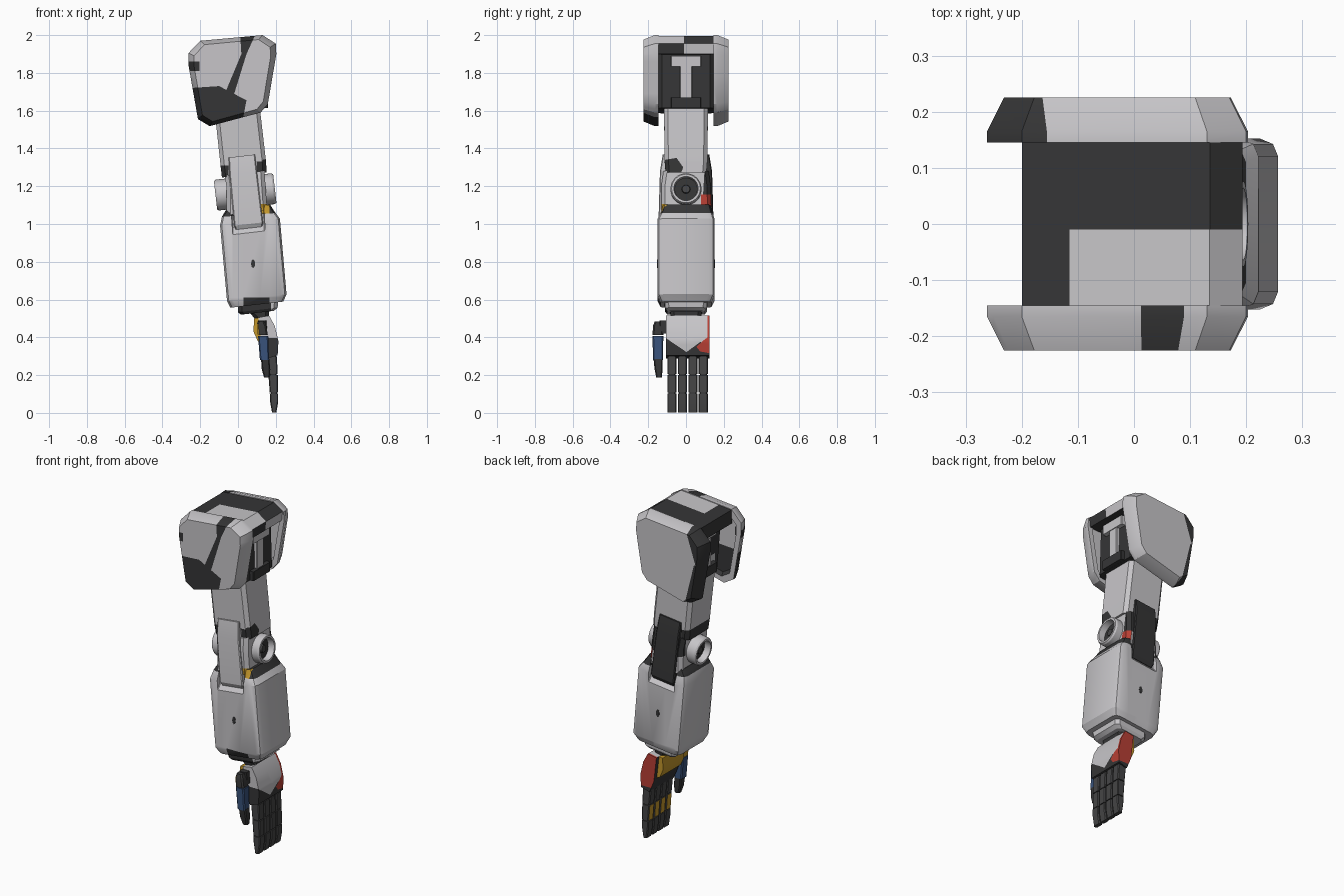
import bpy, bmesh, math
from mathutils import Vector

if "Cube" in bpy.data.objects:
    bpy.data.objects.remove(bpy.data.objects["Cube"])


def material(name, r, g, b):
    m = bpy.data.materials.new(name)
    m.diffuse_color = (r, g, b, 1)
    m.use_nodes = True
    m.node_tree.nodes["Principled BSDF"].inputs["Base Color"].default_value = m.diffuse_color
    return m


LIGHT = material("light_grey_armour", 0.57, 0.56, 0.58)
DARK = material("dark_charcoal", 0.036, 0.036, 0.037)
FINGER = material("finger_grey", 0.06, 0.06, 0.061)
RED = material("red", 0.48, 0.05, 0.035)
YELLOW = material("yellow", 0.55, 0.31, 0.025)
BLUE = material("blue", 0.04, 0.085, 0.2)
TILT = 0.115  # the whole arm leans by this slope


def skin(name, rings, mat):
    """Closed solid through matching rings of points."""
    bm = bmesh.new()
    vs = [[bm.verts.new(p) for p in r] for r in rings]
    n = len(rings[0])
    for a, b in zip(vs, vs[1:]):
        for i in range(n):
            j = (i + 1) % n
            bm.faces.new((a[i], a[j], b[j], b[i]))
    bm.faces.new(vs[0])
    bm.faces.new(vs[-1])
    bmesh.ops.recalc_face_normals(bm, faces=bm.faces)
    me = bpy.data.meshes.new(name)
    bm.to_mesh(me)
    bm.free()
    me.materials.append(mat)
    ob = bpy.data.objects.new(name, me)
    bpy.context.collection.objects.link(ob)
    return ob


def loft(name, sections, mat, c=0.02, n=1, k=TILT):
    """Sections (z, x0, x1, y0, y1) with cut or rounded corners, sheared by k."""
    rings = []
    for z, x0, x1, y0, y1 in sections:
        xc, ring = (x0 + x1) / 2, []
        corners = ((x1 - c, y1 - c), (x0 + c, y1 - c), (x0 + c, y0 + c), (x1 - c, y0 + c))
        for q, (cx, cy) in enumerate(corners):
            for i in range(n + 1):
                a = math.pi / 2 * (q + i / n)
                x, y = cx + c * math.cos(a), cy + c * math.sin(a)
                ring.append((x, y, z + k * (x - xc)))
        rings.append(ring)
    return skin(name, rings, mat)


def slab(name, profile, y0, y1, mat):
    return skin(name, [[(x, y, z) for x, z in profile] for y in (y0, y1)], mat)


def paint(ob, mat, poly, axes=(0, 2), test=lambda c, n: True):
    """Cut a convex outline through the mesh and colour the faces inside it."""
    me = ob.data
    if mat.name not in me.materials:
        me.materials.append(mat)
    slot = me.materials.find(mat.name)
    pts = [Vector(p) for p in poly]
    mid = sum(pts, Vector((0, 0))) / len(pts)
    planes = []
    for a, b in zip(pts, pts[1:] + pts[:1]):
        d = Vector((b.y - a.y, a.x - b.x))
        if d.dot(mid - a) < 0:
            d = -d
        co, no = Vector((0, 0, 0)), Vector((0, 0, 0))
        co[axes[0]], co[axes[1]] = a
        no[axes[0]], no[axes[1]] = d.normalized()
        planes.append((co, no))
    bm = bmesh.new()
    bm.from_mesh(me)
    for co, no in planes:
        bmesh.ops.bisect_plane(bm, geom=bm.verts[:] + bm.edges[:] + bm.faces[:],
                               plane_co=co, plane_no=no, dist=1e-5)
    bm.normal_update()
    for f in bm.faces:
        ctr = f.calc_center_median()
        if all((ctr - co).dot(no) > -1e-5 for co, no in planes) and test(ctr, f.normal):
            f.material_index = slot
    bm.to_mesh(me)
    bm.free()


def rect(a0, a1, b0, b1):
    return [(a0, b0), (a1, b0), (a1, b1), (a0, b1)]


# Shoulder side plates: chamfered outside, recessed inside
OUT = [(-0.262, 1.905), (-0.2, 1.97), (0.13, 2.0), (0.2, 1.955), (0.203, 1.9),
       (0.158, 1.635), (0.12, 1.59), (-0.15, 1.518), (-0.212, 1.555), (-0.262, 1.84)]


def outline(y, sx, sz):
    return [(-0.03 + (x + 0.03) * sx, y, 1.765 + (z - 1.765) * sz) for x, z in OUT]


plates = {}
for s, side in ((-1, "front"), (1, "back")):
    plates[s] = skin("shoulder_plate_" + side, [
        outline(s * 0.17, 0.8, 0.8), outline(s * 0.145, 0.86, 0.86), outline(s * 0.145, 1, 1),
        outline(s * 0.165, 1, 1), outline(s * 0.225, 0.87, 0.9)], LIGHT)
outer = lambda c, n: c.y < -0.146
paint(plates[-1], DARK, [(-0.25, 1.72), (-0.1, 1.73), (0.045, 1.655), (0.015, 1.5), (-0.25, 1.5)], test=outer)
paint(plates[-1], DARK, [(0.01, 2.02), (0.1, 2.02), (0.045, 1.9), (0.018, 1.9)], test=outer)
paint(plates[-1], DARK, [(0.018, 1.9), (0.045, 1.9), (-0.02, 1.69), (-0.07, 1.69)], test=outer)
paint(plates[-1], DARK, rect(-0.3, -0.205, 1.81, 1.86), test=outer)
paint(plates[1], DARK, [(-0.3, 1.5), (-0.14, 1.5), (-0.21, 1.78), (-0.3, 1.78)])
paint(plates[1], DARK, [(-0.3, 1.78), (-0.22, 1.78), (-0.14, 2.02), (-0.3, 2.02)])

# Shoulder cap
cap = slab("shoulder_cap", [(-0.2, 1.967), (0.135, 1.995), (0.193, 1.955), (0.187, 1.9), (-0.2, 1.885)],
           -0.15, 0.15, DARK)
paint(cap, LIGHT, rect(-0.115, 0.25, -0.16, -0.01), axes=(0, 1), test=lambda c, n: n.z > 0.3)
paint(cap, LIGHT, rect(-0.01, 0.16, 1.8, 2.1), axes=(1, 2), test=lambda c, n: n.x > 0.9)

# Shoulder core with a light T bar on both open sides
loft("shoulder_core", [(1.9, -0.14, 0.125, -0.148, 0.148), (1.6, -0.115, 0.135, -0.148, 0.148)], DARK)
for x, s in ((0.13, 1), (-0.125, -1)):
    side = "right" if s > 0 else "left"
    def bar(name, a, b, w, z0, z1, mat):
        x0, x1 = sorted((x + s * a, x + s * b))
        loft(name + side, [(z0, x0, x1, -w, w), (z1, x0, x1, -w, w)], mat, 0.004, k=0)
    bar("shoulder_bar_", -0.02, 0.02, 0.032, 1.62, 1.85, LIGHT)
    bar("shoulder_bar_head_", -0.02, 0.025, 0.08, 1.835, 1.89, LIGHT)
    bar("shoulder_clamp_", -0.02, 0.028, 0.08, 1.615, 1.67, DARK)

# Upper arm
upper = loft("upper_arm", [(1.85, -0.13, 0.085, -0.115, 0.115), (1.58, -0.12, 0.118, -0.116, 0.116),
                           (1.32, -0.092, 0.148, -0.113, 0.113), (1.26, -0.085, 0.152, -0.108, 0.108)], LIGHT)
paint(upper, DARK, rect(0.1, 0.2, 1.24, 1.33), test=lambda c, n: c.y < 0 and n.x < 0.9)
paint(upper, DARK, rect(-0.2, -0.05, 1.2, 1.31))
paint(upper, DARK, [(-0.11, 1.28), (-0.03, 1.26), (-0.015, 1.3), (-0.05, 1.35), (-0.11, 1.34)],
      axes=(1, 2), test=lambda c, n: c.x > 0.1)

# Elbow block
elbow = loft("elbow_block", [(1.27, -0.07, 0.14, -0.12, 0.12), (1.2, -0.06, 0.145, -0.13, 0.13),
                             (1.06, -0.06, 0.155, -0.13, 0.135)], LIGHT)
paint(elbow, DARK, [(0.09, 1.15), (0.16, 1.15), (0.16, 1.32), (0.1, 1.32)], axes=(1, 2))
paint(elbow, RED, rect(0.08, 0.16, 1.09, 1.155), axes=(1, 2), test=lambda c, n: c.x > 0.1)
paint(elbow, YELLOW, rect(0.115, 0.17, 1.05, 1.105), test=lambda c, n: c.y < -0.1)

# Elbow side brackets
for s, side, m in ((-1, "front", LIGHT), (1, "back", DARK)):
    def band(z, x0, x1, y):
        return (z, x0, x1, *sorted((s * 0.1, s * y)))
    loft("elbow_bracket_" + side, [band(1.36, -0.05, 0.09, 0.123), band(1.27, -0.045, 0.1, 0.138),
                                   band(1.0, -0.02, 0.132, 0.146), band(0.978, -0.012, 0.128, 0.135)], m, 0.005)


# Elbow pivots: hollow cups turned around the tilted cross axis
def turned(name, profile, s, mat):
    ax = Vector((1, 0, TILT)).normalized() * s
    up = Vector((-TILT, 0, 1)).normalized()
    yy = Vector((0, 1, 0))
    o = Vector((0.038, 0, 1.17))
    return skin(name, [[o + ax * h + (yy * math.cos(a) + up * math.sin(a)) * r
                        for a in (math.tau * i / 32 for i in range(32))] for h, r in profile], mat)


for s, side in ((1, "right"), (-1, "left")):
    cup = turned("elbow_pivot_" + side, [(0.06, 0.082), (0.148, 0.082), (0.158, 0.076),
                                         (0.158, 0.064), (0.115, 0.06)], s, LIGHT)
    turned("elbow_pivot_floor_" + side, [(0.08, 0.0615), (0.12, 0.0615)], s, DARK)
    turned("elbow_pivot_hub_" + side, [(0.11, 0.025), (0.135, 0.02)], s, FINGER)

# Forearm with bracket slots
fore = loft("forearm", [(1.09, -0.062, 0.17, -0.122, 0.13), (1.055, -0.085, 0.19, -0.13, 0.138),
                        (1.01, -0.095, 0.222, -0.152, 0.152), (0.61, -0.058, 0.257, -0.152, 0.152),
                        (0.573, -0.04, 0.24, -0.135, 0.135)], LIGHT, 0.032, 2)
for s in (-1, 1):
    def cut(z, x0, x1, y):
        return (z, x0, x1, *sorted((s * 0.2, s * y)))
    tool = loft("slot_cutter", [cut(1.2, -0.045, 0.13, 0.12), cut(0.99, -0.03, 0.142, 0.12),
                                cut(0.95, -0.03, 0.142, 0.155)], LIGHT, 0.004)
    tool.hide_render = True
    mod = fore.modifiers.new("slot", 'BOOLEAN')
    mod.object = tool
    mod.operation = 'DIFFERENCE'
    cutme = bpy.data.meshes.new_from_object(fore.evaluated_get(bpy.context.evaluated_depsgraph_get()))
    fore.modifiers.clear()
    fore.data = cutme
    bpy.data.objects.remove(tool)
paint(fore, DARK, [(-0.2, 1.03), (0.3, 1.065), (0.3, 1.2), (-0.2, 1.2)])
paint(fore, YELLOW, rect(0.118, 0.168, 1.055, 1.13), test=lambda c, n: c.y < -0.1)
paint(fore, DARK, rect(0.03, 0.168, 0.5, 0.61), test=lambda c, n: c.y < -0.1)
for y, side in ((-0.152, "front"), (0.152, "back")):
    spot = [(0.08 + 0.011 * math.cos(i * math.pi / 4), 0.79 + 0.023 * math.sin(i * math.pi / 4)) for i in range(8)]
    slab("forearm_spot_" + side, spot, y - 0.002, y + 0.002, DARK)

# Wrist
wrist = loft("wrist", [(0.6, 0.0, 0.215, -0.115, 0.115), (0.545, 0.0, 0.21, -0.11, 0.11),
                       (0.53, 0.015, 0.19, -0.1, 0.1)], LIGHT, 0.02)
paint(wrist, DARK, rect(-0.1, 0.175, 0.4, 0.7), test=lambda c, n: c.y < 0 and n.z > -0.8)
loft("wrist_joint", [(0.55, 0.05, 0.165, -0.085, 0.085), (0.49, 0.1, 0.165, -0.08, 0.08)], DARK)

# Hand, painted in zones
hand = slab("hand", [(0.108, 0.505), (0.165, 0.515), (0.195, 0.46), (0.214, 0.38), (0.21, 0.305),
                     (0.155, 0.288), (0.125, 0.36)], -0.107, 0.125, LIGHT)
back = (1, 2)
paint(hand, DARK, [(-0.12, 0.405), (0.02, 0.31), (0.02, 0.27), (-0.12, 0.27)], axes=back)
paint(hand, DARK, [(0.0, 0.32), (0.075, 0.375), (0.13, 0.36), (0.13, 0.27), (0.0, 0.27)], axes=back)
paint(hand, RED, [(0.055, 0.35), (0.075, 0.325), (0.13, 0.315), (0.13, 0.41), (0.1, 0.39)], axes=back,
      test=lambda c, n: c.x > 0.16)
paint(hand, RED, rect(0.113, 0.13, 0.36, 0.53), axes=back)
paint(hand, DARK, rect(0.08, 0.3, 0.2, 0.53), test=lambda c, n: n.x < -0.5)
slab("palm_pad", [(0.085, 0.5), (0.115, 0.505), (0.13, 0.37), (0.105, 0.38), (0.082, 0.43)], -0.1, 0.1, YELLOW)

# Fingers: three tapered segments each
SEG = [(0.298, 0.205, 0.152, 0.206, 0.161, 0.21), (0.2, 0.108, 0.161, 0.211, 0.168, 0.212),
       (0.103, 0.002, 0.168, 0.213, 0.18, 0.203)]
for i in range(4):
    y = -0.099 + i * 0.0555
    for j, (z1, z0, a0, a1, b0, b1) in enumerate(SEG):
        secs = [(z1, a0, a1, y, y + 0.049), (z0, b0, b1, y, y + 0.049)]
        if j == 2:
            secs.insert(1, (0.06, 0.17, 0.213, y, y + 0.049))
        f = loft(f"finger_{i + 1}_segment_{j + 1}", secs, FINGER, 0.005, k=0)
        if j == 1:
            paint(f, YELLOW, rect(-1, 1, 0, 1), test=lambda c, n: n.x < -0.9)
    loft(f"finger_{i + 1}_joints", [(0.3, 0.165, 0.2, y + 0.006, y + 0.043),
                                    (0.08, 0.175, 0.206, y + 0.006, y + 0.043)], DARK, 0.004, k=0)

# Thumb
base = loft("thumb_base", [(0.485, 0.103, 0.138, -0.165, -0.13), (0.46, 0.1, 0.15, -0.175, -0.123),
                           (0.412, 0.105, 0.158, -0.177, -0.12)], DARK, 0.008, k=0)
paint(base, YELLOW, rect(-1, 1, 0.41, 0.47), test=lambda c, n: n.x < -0.6)
loft("thumb_middle", [(0.408, 0.106, 0.16, -0.177, -0.12), (0.28, 0.116, 0.165, -0.175, -0.122)], BLUE, 0.006, k=0)
loft("thumb_tip", [(0.285, 0.122, 0.166, -0.172, -0.124), (0.23, 0.126, 0.171, -0.166, -0.124),
                   (0.188, 0.138, 0.168, -0.158, -0.128)], DARK, 0.006, k=0)
loft("thumb_web", [(0.49, 0.105, 0.15, -0.14, -0.09), (0.42, 0.11, 0.155, -0.14, -0.09)], DARK, 0.006, k=0)

# Smooth the rounded parts, keep hard edges
for ob in bpy.data.objects:
    ob.select_set(True)
    bpy.context.view_layer.objects.active = ob
bpy.ops.object.shade_smooth_by_angle(angle=math.radians(28))
